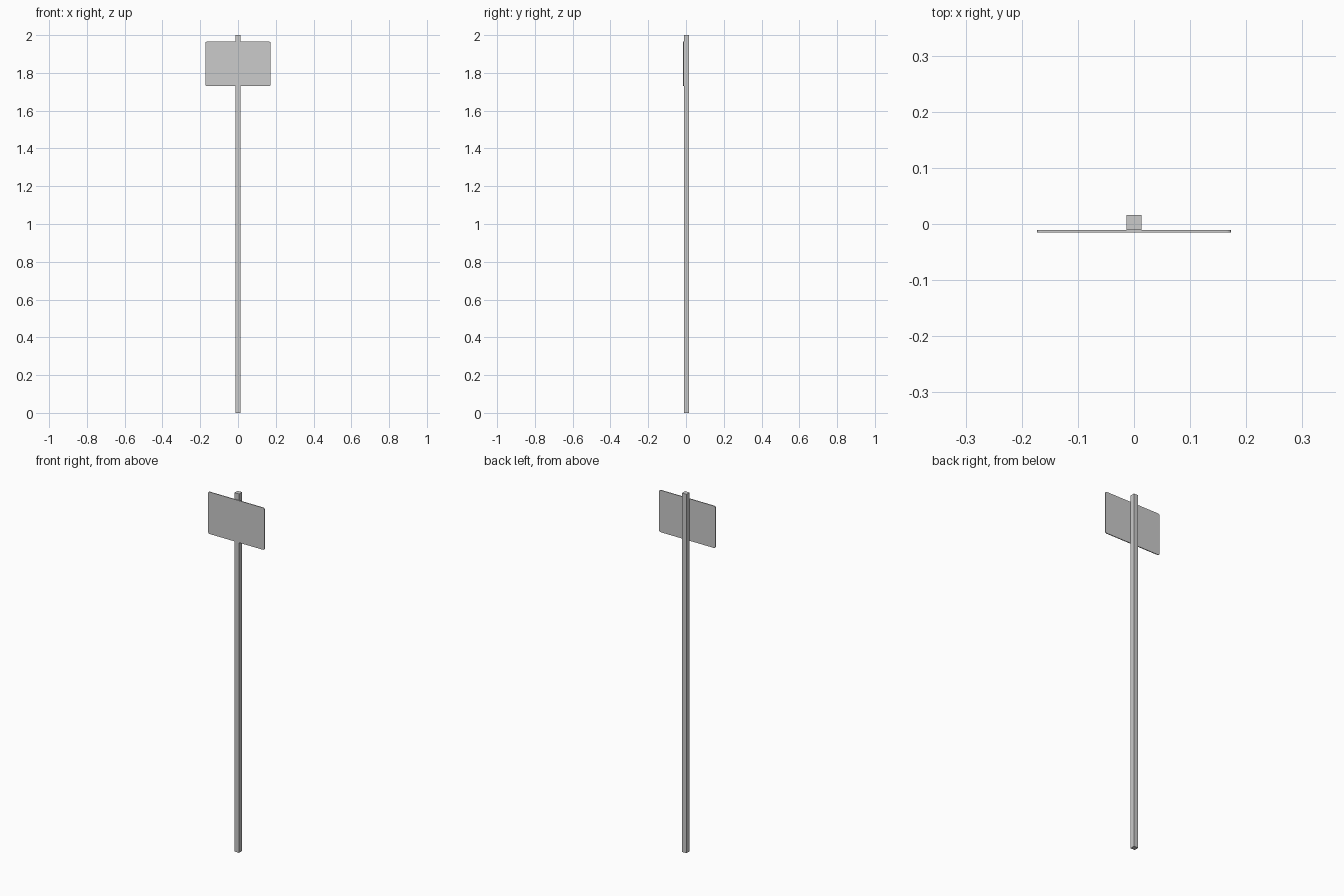
import bpy, bmesh, math

if "Cube" in bpy.data.objects:
    bpy.data.objects.remove(bpy.data.objects["Cube"])


def extruded(name, outline, direction):
    """Closed prism from a planar outline, pushed along direction."""
    bm = bmesh.new()
    face = bm.faces.new([bm.verts.new(p) for p in outline])
    new = bmesh.ops.extrude_face_region(bm, geom=[face])["geom"]
    bmesh.ops.translate(bm, vec=direction,
                        verts=[v for v in new if isinstance(v, bmesh.types.BMVert)])
    bmesh.ops.recalc_face_normals(bm, faces=bm.faces)
    mesh = bpy.data.meshes.new(name)
    bm.to_mesh(mesh)
    bm.free()
    obj = bpy.data.objects.new(name, mesh)
    bpy.context.collection.objects.link(obj)
    return obj


# Square post
HALF = 0.0135
FRONT, JOIN, BACK = -0.0155, -0.0108, 0.0162
extruded("post", [(-HALF, JOIN, 0), (HALF, JOIN, 0), (HALF, BACK, 0), (-HALF, BACK, 0)],
         (0, 0, 2))

# Sign plate with small rounded corners, fixed to the front of the post
W, Z0, Z1, R, STEPS = 0.173, 1.731, 1.965, 0.008, 4
corners = [(W - R, Z1 - R), (-W + R, Z1 - R), (-W + R, Z0 + R), (W - R, Z0 + R)]
outline = []
for i, (cx, cz) in enumerate(corners):
    for s in range(STEPS + 1):
        a = (i + s / STEPS) * math.pi / 2
        outline.append((cx + R * math.cos(a), FRONT, cz + R * math.sin(a)))
extruded("sign_plate", outline, (0, JOIN - FRONT, 0))
